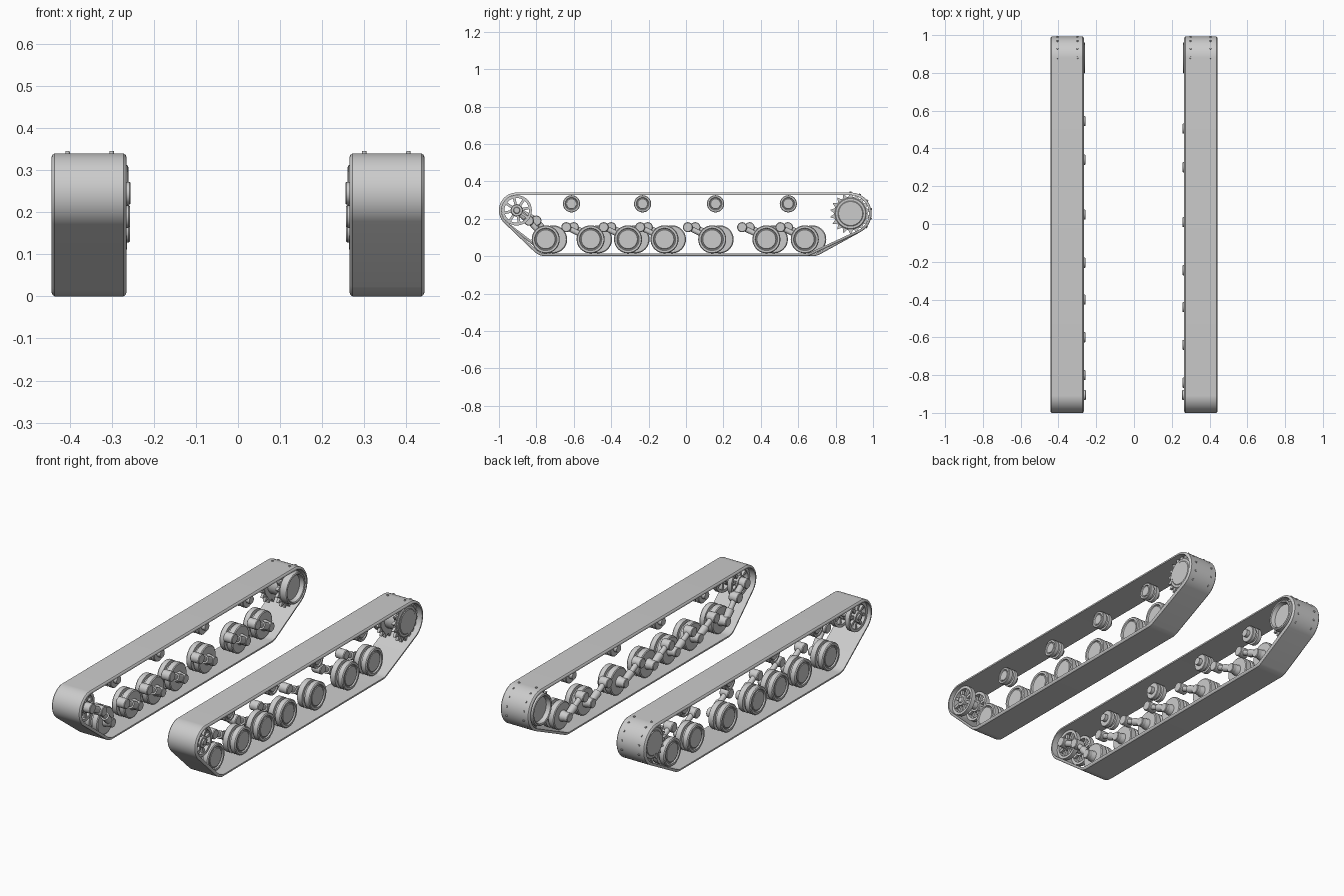
import bpy, bmesh
from math import sin, cos, pi, radians
from mathutils import Vector, Matrix

old = bpy.data.objects.get("Cube")
if old:
    bpy.data.objects.remove(old, do_unlink=True)

steel = bpy.data.materials.new("track_grey")
steel.use_nodes = True
steel.diffuse_color = (0.6, 0.6, 0.6, 1)
steel.node_tree.nodes["Principled BSDF"].inputs["Base Color"].default_value = (0.6, 0.6, 0.6, 1)

made = []


def finish(bm, name):
    bmesh.ops.recalc_face_normals(bm, faces=bm.faces)
    mesh = bpy.data.meshes.new(name)
    bm.to_mesh(mesh)
    bm.free()
    mesh.materials.append(steel)
    ob = bpy.data.objects.new(name, mesh)
    bpy.context.collection.objects.link(ob)
    made.append(ob)


def bridge(bm, rings, closed=False):
    """Skin rings of vertices; cap the ends unless the rings form a loop."""
    pairs = list(zip(rings, rings[1:] + rings[:1]))
    for a, b in pairs if closed else pairs[:-1]:
        for i in range(len(a)):
            j = (i + 1) % len(a)
            bm.faces.new((a[i], a[j], b[j], b[i]))
    if not closed:
        bm.faces.new(rings[0])
        bm.faces.new(rings[-1])


def lathe(bm, side, y, z, profile, closed=False, n=32):
    """Spin (x, radius) points around an axle along x."""
    rings = [[bm.verts.new((side * x, y + r * cos(2 * pi * i / n), z + r * sin(2 * pi * i / n)))
              for i in range(n)] for x, r in profile]
    bridge(bm, rings, closed)


def rod(bm, a, b, r1, r2):
    a, b = Vector(a), Vector(b)
    turn = (b - a).to_track_quat('Z', 'Y').to_matrix().to_4x4()
    bmesh.ops.create_cone(bm, cap_ends=True, segments=14, radius1=r1, radius2=r2,
                          depth=(b - a).length, matrix=Matrix.Translation((a + b) / 2) @ turn)


def gear(bm, side, y, z, x1, x2, teeth, root, tip):
    rings = []
    for x in (x1, x2):
        ring = []
        for i in range(teeth * 4):
            a = 2 * pi * (i + 0.5) / (teeth * 4)
            r = tip if i % 4 in (1, 2) else root
            if r == tip:
                a += 0.03 if i % 4 == 1 else -0.03
            ring.append(bm.verts.new((side * x, y + r * cos(a), z + r * sin(a))))
        rings.append(ring)
    bridge(bm, rings)


IDLER, SPROCKET = (-0.905, 0.245), (0.88, 0.228)
IDLER_R, SPROCKET_R, WHEEL_R = 0.095, 0.112, 0.09
WHEELS = (-0.75, -0.51, -0.31, -0.115, 0.14, 0.43, 0.635)
ROLLERS = (-0.612, -0.232, 0.158, 0.547)

for side, label, shift in ((1, "left", 0), (-1, "right", 0.04)):
    wheels = [w + shift for w in WHEELS]

    # belt: thin band with chamfered shoulders wrapped round the end wheels
    circles = [(IDLER, IDLER_R), (SPROCKET, SPROCKET_R),
               ((wheels[0], WHEEL_R), WHEEL_R), ((wheels[-1], WHEEL_R), WHEEL_R)]
    section = ((0.272, 0), (0.436, 0), (0.441, -0.004), (0.443, -0.009),
               (0.443, -0.014), (0.265, -0.014), (0.265, -0.009), (0.267, -0.004))
    bm = bmesh.new()
    rings = []
    for i in range(120):
        a = 2 * pi * i / 120
        c, r = max(circles, key=lambda k: k[0][0] * cos(a) + k[0][1] * sin(a) + k[1])
        rings.append([bm.verts.new((side * x, c[0] + (r + d) * cos(a), c[1] + (r + d) * sin(a)))
                      for x, d in section])
    bridge(bm, rings, closed=True)
    finish(bm, label + "_belt")

    # rivets round the rear bend
    bm = bmesh.new()
    for k in range(6):
        a = radians(90 - 26 * k)
        for x in (0.3, 0.405):
            p = [(side * x, SPROCKET[0] + r * cos(a), SPROCKET[1] + r * sin(a))
                 for r in (SPROCKET_R - 0.003, SPROCKET_R + 0.005)]
            rod(bm, p[0], p[1], 0.006, 0.005)
    finish(bm, label + "_rivets")

    # road wheels: paired tyres with a recessed face and inner hub
    bm = bmesh.new()
    for y in wheels:
        lathe(bm, side, y, 0.09, (
            (0.285, 0.024), (0.312, 0.03), (0.312, 0.07), (0.316, 0.075), (0.345, 0.075),
            (0.347, 0.06), (0.36, 0.06), (0.362, 0.075), (0.388, 0.075), (0.393, 0.071),
            (0.393, 0.06), (0.386, 0.057), (0.386, 0.053), (0.39, 0.05)))
    finish(bm, label + "_road_wheels")

    # swing arms: pivot stub, tapering shaft and hub boss
    bm = bmesh.new()
    for k, y in enumerate(wheels):
        py, pz = (y - 0.09, 0.19) if k == 0 else (y - 0.13, 0.155)
        x = side * 0.285
        pivot, hub = Vector((x, py, pz)), Vector((x, y, 0.09))
        mid = pivot.lerp(hub, 0.5)
        rod(bm, pivot, mid, 0.015, 0.014)
        rod(bm, mid, hub, 0.022, 0.018)
        lathe(bm, side, py, pz, ((0.257, 0.024), (0.26, 0.027), (0.308, 0.027), (0.312, 0.023)), n=20)
        lathe(bm, side, y, 0.09, ((0.265, 0.022), (0.268, 0.025), (0.305, 0.025)), n=20)
        if k == 0:
            rod(bm, pivot, (x, *IDLER), 0.018, 0.018)
    finish(bm, label + "_swing_arms")

    # return rollers under the top run
    bm = bmesh.new()
    for y in ROLLERS:
        lathe(bm, side, y, 0.28, (
            (0.3, 0.02), (0.32, 0.02), (0.32, 0.043), (0.323, 0.046), (0.342, 0.046),
            (0.344, 0.037), (0.356, 0.037), (0.358, 0.046), (0.379, 0.046), (0.382, 0.043),
            (0.382, 0.034), (0.376, 0.031), (0.376, 0.028), (0.38, 0.026)), n=28)
    finish(bm, label + "_return_rollers")

    # spoked front idler: two rims, spokes and an axle
    bm = bmesh.new()
    for x1, x2 in ((0.3, 0.325), (0.395, 0.42)):
        lathe(bm, side, *IDLER, ((x1, 0.081), (x2, 0.081), (x2, 0.066), (x1, 0.066)), closed=True)
        for k in range(8):
            spin = Matrix.Rotation(k * pi / 4 + 0.2, 4, 'X')
            place = Matrix.Translation((side * (x1 + x2) / 2, *IDLER)) @ spin
            place = place @ Matrix.Translation((0, 0, 0.046)) @ Matrix.Diagonal((0.016, 0.014, 0.05, 1))
            bmesh.ops.create_cube(bm, size=1, matrix=place)
    lathe(bm, side, *IDLER, ((0.255, 0.024), (0.258, 0.027), (0.295, 0.027), (0.295, 0.033), (0.33, 0.033),
                             (0.33, 0.022), (0.39, 0.022), (0.39, 0.033), (0.425, 0.03), (0.425, 0.018),
                             (0.432, 0.015)), n=24)
    finish(bm, label + "_idler")

    # drive sprocket: toothed discs on a drum with a dished inner ring
    bm = bmesh.new()
    for x1, x2 in ((0.3, 0.315), (0.398, 0.413)):
        gear(bm, side, *SPROCKET, x1, x2, 18, 0.09, 0.11)
    lathe(bm, side, *SPROCKET, (
        (0.285, 0.05), (0.285, 0.066), (0.263, 0.072), (0.26, 0.078), (0.263, 0.084), (0.29, 0.086),
        (0.318, 0.086), (0.322, 0.06), (0.392, 0.06), (0.395, 0.084), (0.416, 0.084), (0.42, 0.08),
        (0.42, 0.068), (0.423, 0.064)), n=40)
    finish(bm, label + "_sprocket")

# smooth shading with crisp edges
bpy.ops.object.select_all(action='DESELECT')
for ob in made:
    ob.select_set(True)
bpy.context.view_layer.objects.active = made[0]
bpy.ops.object.shade_smooth_by_angle(angle=radians(35))
